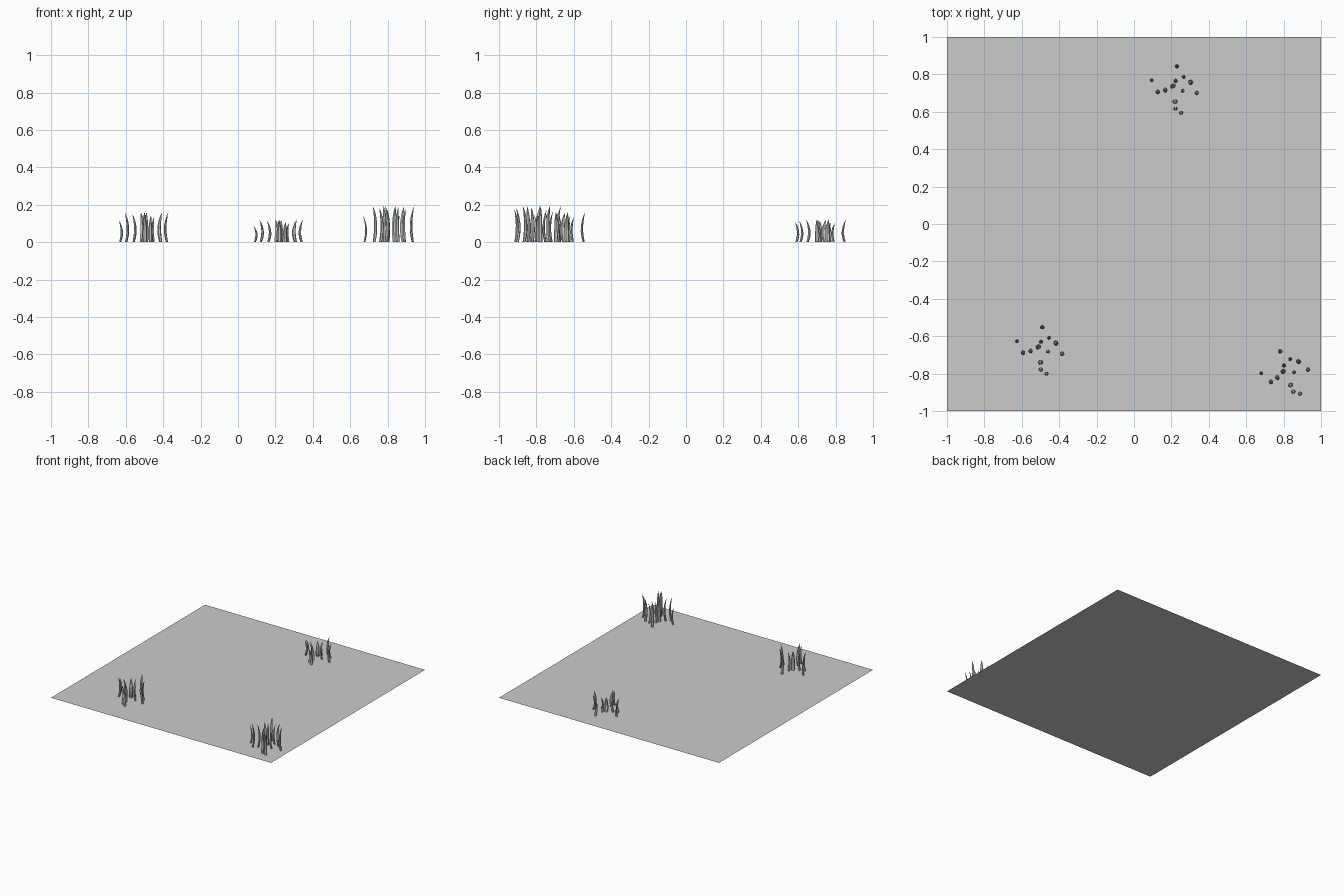
import bpy, bmesh, math
from mathutils import Vector, Matrix

if "Cube" in bpy.data.objects:
    bpy.data.objects.remove(bpy.data.objects["Cube"])

# flat ground sheet
bpy.ops.mesh.primitive_plane_add(size=2, location=(0, 0, 0))
bpy.context.object.name = "ground_sheet"

# blade roots relative to the tuft centre: x, y, relative height, relative width
BLADES = [(-.13, .05, .73, .8), (.01, .128, 1, 1), (.048, .07, .85, .8),
          (.087, .04, 1, 1.25), (.12, -.02, 1, 1), (.045, -.008, .75, .8),
          (.003, .05, .9, .9), (-.015, .022, 1, 1.3), (-.058, -.004, .95, 1.1),
          (-.098, -.014, 1, 1.05), (0, -.07, 1, 1.2), (.002, -.108, .95, 1),
          (.033, -.13, .9, .9)]
# side profile of a blade: height, outward offset, width factor
PROFILE = [(0, 0, .85), (.18, -.006, 1), (.36, -.0095, 1), (.54, -.009, .9),
           (.72, -.005, .72), (.88, .001, .4)]
WIDTH, THICK, SIDES = .0115, .007, 6


def add_blade(bm, x, y, height, width):
    # bowed inward, with the tip leaning out from the tuft centre
    turn = Matrix.Rotation(math.atan2(y, x), 3, 'Z')
    root = Vector((x, y, 0))
    rings = []
    for h, off, f in PROFILE:
        ring = []
        for i in range(SIDES):
            a = math.tau * i / SIDES
            p = Vector((off + THICK * f * width * math.sin(a),
                        WIDTH * f * width * math.cos(a), h * height))
            ring.append(bm.verts.new(root + turn @ p))
        rings.append(ring)
    tip = bm.verts.new(root + turn @ Vector((.008, 0, height)))
    for lo, hi in zip(rings, rings[1:]):
        for i in range(SIDES):
            j = (i + 1) % SIDES
            bm.faces.new((lo[i], lo[j], hi[j], hi[i]))
    for i in range(SIDES):
        bm.faces.new((rings[-1][i], rings[-1][(i + 1) % SIDES], tip))
    bm.faces.new(rings[0])
    bmesh.ops.recalc_face_normals(bm, faces=bm.faces[:])


def add_tuft(name, x, y, height, angle):
    bm = bmesh.new()
    for bx, by, h, w in BLADES:
        add_blade(bm, bx, by, h * height, w)
    mesh = bpy.data.meshes.new(name)
    bm.to_mesh(mesh)
    bm.free()
    obj = bpy.data.objects.new(name, mesh)
    obj.location = (x, y, 0)
    obj.rotation_euler.z = math.radians(angle)
    bpy.context.collection.objects.link(obj)


# three grass tufts
add_tuft("grass_tuft_back", .22, .72, .12, 0)
add_tuft("grass_tuft_left", -.50, -.675, .16, 0)
add_tuft("grass_tuft_right", .815, -.80, .195, 20)
